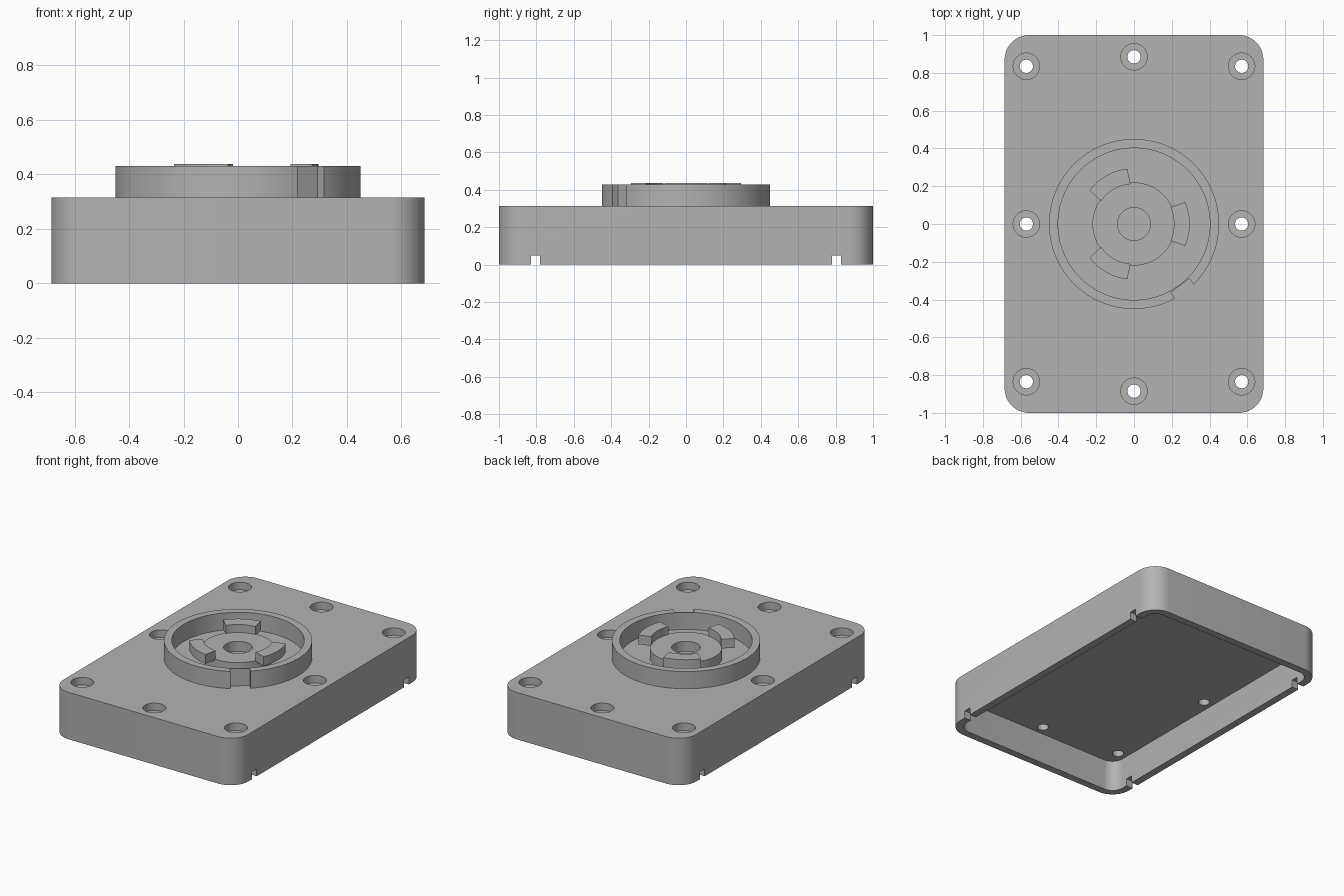
import bpy, bmesh, math
from mathutils import Matrix

if "Cube" in bpy.data.objects:
    bpy.data.objects.remove(bpy.data.objects["Cube"], do_unlink=True)

grey = bpy.data.materials.new("plain grey")
grey.use_nodes = True
grey.diffuse_color = (0.45, 0.45, 0.45, 1)
grey.node_tree.nodes["Principled BSDF"].inputs["Base Color"].default_value = grey.diffuse_color

TOP = 0.315      # top of the housing
RIM = 0.43       # top of the collar


def prism(name, outline, z0, z1):
    """Extrude a flat outline between two heights."""
    bm = bmesh.new()
    face = bm.faces.new([bm.verts.new((x, y, z0)) for x, y in outline])
    new = bmesh.ops.extrude_face_region(bm, geom=[face])["geom"]
    bmesh.ops.translate(bm, vec=(0, 0, z1 - z0),
                        verts=[v for v in new if isinstance(v, bmesh.types.BMVert)])
    bmesh.ops.recalc_face_normals(bm, faces=bm.faces)
    mesh = bpy.data.meshes.new(name)
    bm.to_mesh(mesh)
    bm.free()
    mesh.materials.append(grey)
    obj = bpy.data.objects.new(name, mesh)
    bpy.context.collection.objects.link(obj)
    return obj


def arc(r, a0, a1, steps, cx=0, cy=0):
    return [(cx + r * math.cos(math.radians(a0 + (a1 - a0) * i / steps)),
             cy + r * math.sin(math.radians(a0 + (a1 - a0) * i / steps)))
            for i in range(steps + 1)]


def circle(r, cx=0, cy=0, sides=64):
    return arc(r, 0, 360, sides, cx, cy)[:-1]


def rounded_rect(hx, hy, r):
    corners = ((1, 1), (-1, 1), (-1, -1), (1, -1))
    return [p for i, (sx, sy) in enumerate(corners)
            for p in arc(r, 90 * i, 90 * i + 90, 12, sx * (hx - r), sy * (hy - r))]


def rect(x0, x1, y0, y1):
    return [(x0, y0), (x1, y0), (x1, y1), (x0, y1)]


def cut(target, cutter):
    """Subtract a cutter and discard it."""
    mod = target.modifiers.new("cut", "BOOLEAN")
    mod.operation, mod.solver, mod.object = "DIFFERENCE", "EXACT", cutter
    bpy.context.view_layer.objects.active = target
    bpy.ops.object.modifier_apply(modifier=mod.name)
    bpy.data.objects.remove(cutter, do_unlink=True)


# Hollow housing, open underneath
housing = prism("housing", rounded_rect(0.685, 1, 0.13), 0, TOP)
cut(housing, prism("cavity", rounded_rect(0.635, 0.95, 0.08), -0.1, 0.21))

# Notches through the long walls
for y in (-0.805, 0.805):
    cut(housing, prism("notch", rect(-1, 1, y - 0.025, y + 0.025), -0.1, 0.05))

# Counterbored screw holes around the edge
holes = [(sx * 0.57, sy * 0.835) for sx in (-1, 1) for sy in (-1, 0, 1)]
holes += [(0, -0.885), (0, 0.885)]
for x, y in holes:
    cut(housing, prism("counterbore", circle(0.07, x, y, 32), TOP - 0.05, TOP + 0.1))
    cut(housing, prism("drill", circle(0.035, x, y, 32), 0.1, TOP + 0.1))

# Collar with a flat recess on its outside
collar = prism("collar", circle(0.45, sides=96), TOP - 0.01, RIM)
cut(collar, prism("bore", circle(0.402, sides=96), 0.2, 0.6))
recess = prism("recess", rect(0.407, 0.6, -0.061, 0.061), TOP, 0.6)
recess.data.transform(Matrix.Rotation(math.radians(-53.2), 4, "Z"))
cut(collar, recess)

# Central hub with a blind hole
hub = prism("hub", circle(0.22), TOP - 0.01, 0.383)
cut(hub, prism("hub_hole", circle(0.087, sides=48), 0.2, 0.6))

# Three locking tabs overhanging the hub
tabs = []
for i, a in enumerate((0, 120, 240)):
    outline = arc(0.295, a - 23, a + 23, 10) + arc(0.212, a + 25, a - 25, 10)
    tabs.append(prism("locking_tab_%d" % (i + 1), outline, 0.375, 0.437))

# Smooth the round walls, keep the edges crisp
bpy.ops.object.select_all(action="DESELECT")
for obj in (housing, collar, hub, *tabs):
    obj.select_set(True)
bpy.context.view_layer.objects.active = housing
bpy.ops.object.shade_smooth_by_angle(angle=math.radians(30))
